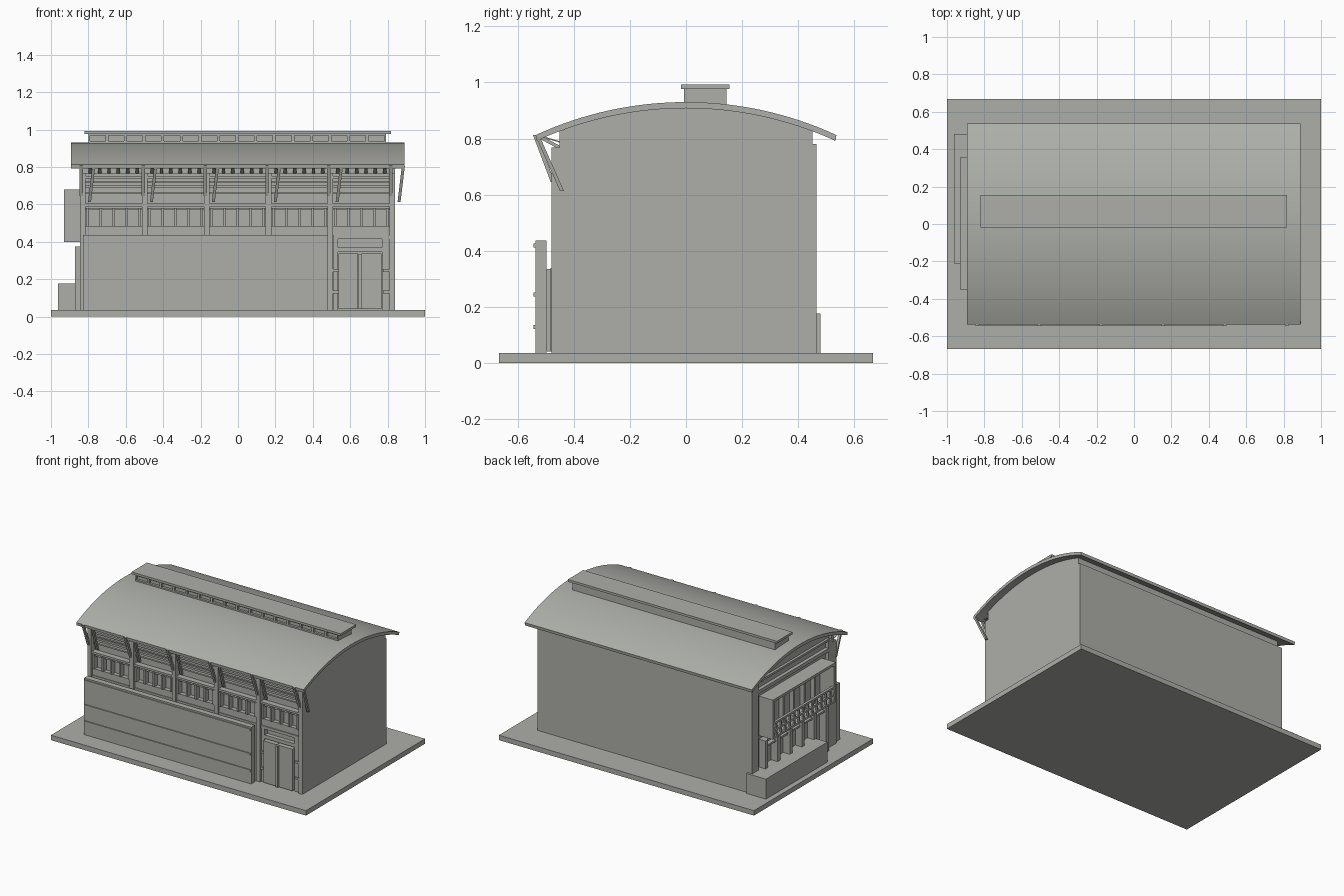
import bpy, math
from mathutils import Vector

mat = bpy.data.materials.new("warm grey")
mat.diffuse_color = (0.42, 0.43, 0.395, 1)


def make(name, verts, faces, smooth=False):
    me = bpy.data.meshes.new(name)
    me.from_pydata(verts, [], faces)
    me.materials.append(mat)
    ob = bpy.data.objects.new(name, me)
    bpy.context.collection.objects.link(ob)
    if smooth:
        me.polygons.foreach_set("use_smooth", [True] * len(me.polygons))
        me.set_sharp_from_angle(angle=math.radians(30))
    return ob


QUADS = [(0, 1, 3, 2), (4, 6, 7, 5), (0, 4, 5, 1),
         (2, 3, 7, 6), (0, 2, 6, 4), (1, 5, 7, 3)]


def boxes(name, items):
    """One object from boxes given as (x0, x1, y0, y1, z0, z1)."""
    v, f = [], []
    for b in items:
        n = len(v)
        v += [(x, y, z) for x in b[:2] for y in b[2:4] for z in b[4:]]
        f += [[i + n for i in q] for q in QUADS]
    return make(name, v, f)


def struts(name, items, wx, wy):
    """Slanted posts from point p to point q, flat cut at both ends."""
    v, f = [], []
    for p, q in items:
        n = len(v)
        v += [Vector(e) + Vector((dx, dy, 0)) for dx in (-wx / 2, wx / 2)
              for dy in (-wy / 2, wy / 2) for e in (q, p)]
        f += [[i + n for i in s] for s in QUADS]
    return make(name, v, f)


def extrude_x(name, profile, x0, x1, smooth=False):
    """Counter-clockwise (y, z) outline extruded along x."""
    n = len(profile)
    v = [(x, y, z) for x in (x0, x1) for y, z in profile]
    f = [(i, i + n, (i + 1) % n + n, (i + 1) % n) for i in range(n)]
    f = [tuple(reversed(q)) for q in f]
    f += [tuple(reversed(range(n))), tuple(range(n, 2 * n))]
    return make(name, v, f, smooth)


# Roof arch height at y
R = 1.28
def arch(y, top=0.93):
    return top - R + math.sqrt(R * R - y * y)


def arch_line(y0, y1, top, n=32):
    return [(y0 + (y1 - y0) * i / n, arch(y0 + (y1 - y0) * i / n, top)) for i in range(n + 1)]


G = 0.035
boxes("ground_slab", [(-1, 1, -0.667, 0.667, 0, G)])

# Main hall with arched gables, and its cladding
extrude_x("hall_core", [(-0.435, G), (0.45, G)] + arch_line(0.45, -0.435, 0.912), -0.82, 0.825)
extrude_x("right_gable_wall", [(-0.435, G), (0.45, G)] + arch_line(0.45, -0.435, 0.91), 0.82, 0.84)
boxes("back_wall", [(-0.84, 0.84, 0.44, 0.465, G, 0.78)])

# Curved roof
extrude_x("roof", arch_line(-0.533, 0.533, 0.908) + arch_line(0.536, -0.536, 0.93), -0.892, 0.89, True)

# Ridge vent with a row of recessed lights
vx0, vx1, n = -0.80, 0.79, 16
pitch = (vx1 - vx0) / n
boxes("ridge_vent", [(vx0, vx1, 0.008, 0.145, 0.9, 0.98),
                     (vx0, vx1, -0.008, 0.01, 0.9, 0.94),
                     (vx0, vx1, -0.008, 0.01, 0.968, 0.98)])
boxes("ridge_vent_mullions", [(max(vx0, vx0 + i * pitch - 0.008), min(vx1, vx0 + i * pitch + 0.008),
                               -0.008, 0.01, 0.935, 0.97) for i in range(n + 1)])
boxes("ridge_vent_cap", [(-0.822, 0.818, -0.018, 0.155, 0.976, 0.992)])

# Front columns and roof braces
cols = [-0.83 + 0.331 * i for i in range(6)]
boxes("front_columns", [(x - 0.015, x + 0.015, -0.48, -0.43, G, 0.768) for x in cols])
struts("front_braces", [((x - 0.008, -0.538, 0.812), (x - 0.008, -0.475, 0.645)) for x in cols], 0.018, 0.014)
struts("skewed_braces", [((x + 0.059, -0.527, 0.805), (x + 0.036, -0.442, 0.613)) for x in cols], 0.016, 0.014)
struts("brace_ties", [((x - 0.008, -0.53, 0.812), (x - 0.008, -0.44, 0.785)) for x in cols], 0.018, 0.016)

# Front wall between the columns
boxes("front_lower_wall", [(-0.83, 0.49, -0.47, -0.43, G, 0.435)])
boxes("front_eave_beam", [(-0.84, 0.84, -0.45, -0.43, 0.765, 0.83)])
rails, mull, teeth = [], [], []
for a, b in zip(cols, cols[1:]):
    a, b = a + 0.015, b - 0.015
    w = b - a
    rails += [(a, b, -0.465, -0.43, 0.435, 0.482),
              (a, b, -0.462, -0.43, 0.572, 0.582),
              (a, b, -0.475, -0.43, 0.59, 0.604),
              (a, b, -0.455, -0.43, 0.655, 0.665),
              (a, b, -0.46, -0.43, 0.69, 0.703),
              (a, b, -0.47, -0.43, 0.715, 0.725),
              (a, b, -0.475, -0.43, 0.738, 0.752)]
    for i in range(5):
        x = a + 0.012 + (w - 0.024) * i / 4
        mull.append((x - 0.006, x + 0.006, -0.474, -0.43, 0.482, 0.582))
    for i in range(6):
        x = a + w * (i + 0.5) / 6
        teeth.append(((x, -0.51, 0.80), (x, -0.445, 0.765)))
boxes("front_window_rails", rails)
boxes("front_window_mullions", mull)
struts("rafter_tails", teeth, 0.018, 0.025)

# Large sliding front panel with battens
boxes("sliding_panel", [(-0.83, 0.48, -0.537, -0.497, G, 0.437)])
boxes("sliding_panel_battens", [(-0.825, 0.475, -0.544, -0.53, z, z + 0.014) for z in (0.122, 0.238, 0.412)])

# Entrance bay with double doors
boxes("entrance_frame", [(0.51, 0.535, -0.465, -0.43, G, 0.435), (0.77, 0.81, -0.465, -0.43, G, 0.435),
                         (0.51, 0.81, -0.465, -0.43, 0.345, 0.37), (0.51, 0.81, -0.472, -0.43, 0.415, 0.435)])
boxes("front_doors", [(0.537, 0.642, -0.484, -0.43, 0.042, 0.337),
                      (0.66, 0.766, -0.484, -0.43, 0.042, 0.337)])
boxes("door_post", [(0.643, 0.659, -0.497, -0.43, 0.042, 0.335)])
boxes("door_rails", [(x, x + 0.035, -0.475, -0.43, z, z + 0.014)
                     for x in (0.503, 0.775) for z in (0.125, 0.24)])

# Left gable wall: corner posts, beams and window posts
boxes("left_wall_frame", [(-0.845, -0.815, -0.435, -0.39, G, 0.79), (-0.845, -0.815, 0.395, 0.465, G, 0.78),
                          (-0.845, -0.815, -0.435, 0.45, 0.715, 0.74),
                          (-0.838, -0.815, -0.41, 0.41, 0.785, 0.8)])

# Left balcony: enclosed sides, roof slab, floor and lattice below
y0, y1 = -0.35, 0.355
boxes("balcony_shell", [(-0.93, -0.81, y0, y1, 0.662, 0.68), (-0.93, -0.81, y0, y0 + 0.018, 0.4, 0.68),
                        (-0.93, -0.81, y1 - 0.018, y1, 0.4, 0.68), (-0.915, -0.81, y0, y1, 0.4, 0.415)])
boxes("balcony_rails", [(-0.93, -0.912, y0, y1, z, z + 0.014) for z in (0.4, 0.45, 0.5)])
boxes("balcony_balusters", [(-0.928, -0.914, y - 0.006, y + 0.006, 0.4, 0.51)
                            for y in [y0 + (y1 - y0) * i / 14 for i in range(1, 14)]])
boxes("balcony_window_posts", [(-0.85, -0.81, y - 0.01, y + 0.01, 0.41, 0.67)
                               for y in [y0 + (y1 - y0) * i / 6 for i in range(1, 6)]])

# Left ground floor: posts, lintel and loading platform
boxes("left_lower_posts", [(-0.872, -0.81, y - 0.015, y + 0.015, G, 0.375)
                           for y in [-0.34 + 0.136 * i for i in range(6)]])
boxes("left_lintel", [(-0.862, -0.81, -0.355, 0.355, 0.355, 0.375),
                      (-0.858, -0.81, -0.355, 0.355, 0.315, 0.328)])
boxes("loading_platform", [(-0.963, -0.81, -0.21, 0.48, G, 0.177)])
